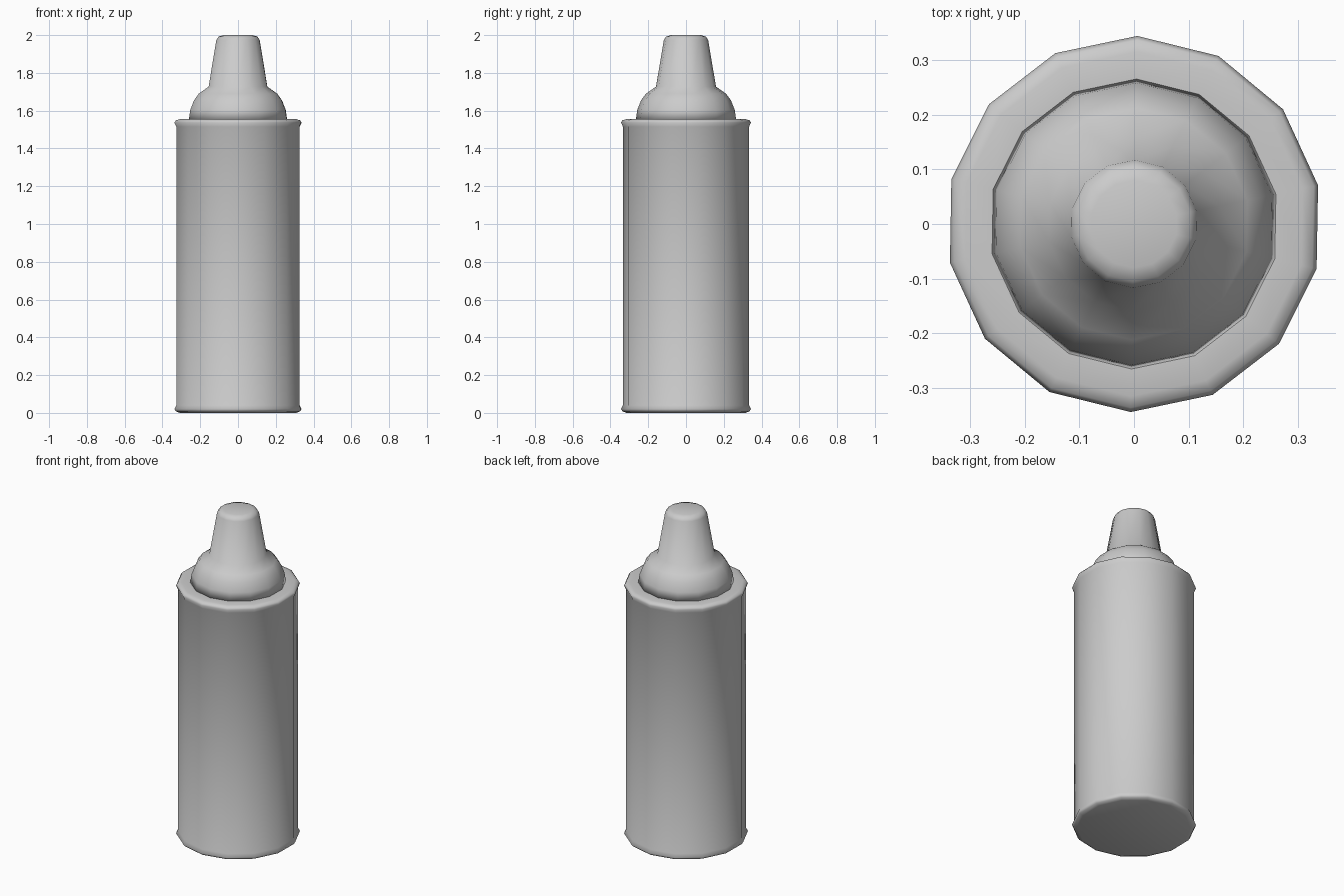
import bpy
import math

SIDES = 14
TURN = math.radians(89)

cube = bpy.data.objects.get("Cube")
if cube:
    bpy.data.objects.remove(cube, do_unlink=True)

grey = bpy.data.materials.new("light_grey")
grey.use_nodes = True
color = (0.6, 0.6, 0.6, 1)
grey.diffuse_color = color
grey.node_tree.nodes["Principled BSDF"].inputs["Base Color"].default_value = color


def lathe(name, profile):
    """Spin (radius, height) points around z and cap both ends."""
    verts, faces = [], []
    for r, z in profile:
        for i in range(SIDES):
            a = TURN + math.tau * i / SIDES
            verts.append((r * math.cos(a), r * math.sin(a), z))
    for row in range(len(profile) - 1):
        low, high = row * SIDES, (row + 1) * SIDES
        for i in range(SIDES):
            j = (i + 1) % SIDES
            faces.append((low + i, low + j, high + j, high + i))
    faces.append(tuple(reversed(range(SIDES))))
    faces.append(tuple(range(len(verts) - SIDES, len(verts))))
    mesh = bpy.data.meshes.new(name)
    mesh.from_pydata(verts, [], faces)
    mesh.materials.append(grey)
    mesh.shade_smooth()
    obj = bpy.data.objects.new(name, mesh)
    bpy.context.collection.objects.link(obj)
    return obj


# Cylindrical can with a small rolled rim at each end
lathe("can_body", [
    (0.315, 0.0), (0.336, 0.008), (0.344, 0.02), (0.334, 0.04),
    (0.334, 1.515), (0.344, 1.537), (0.336, 1.549), (0.315, 1.555),
    (0.265, 1.555),
])

# Domed shoulder rising into a tapered nozzle
lathe("dome_and_nozzle", [
    (0.266, 1.55), (0.258, 1.605), (0.238, 1.655), (0.212, 1.69),
    (0.159, 1.727), (0.117, 1.975), (0.105, 1.992), (0.08, 2.0),
])
